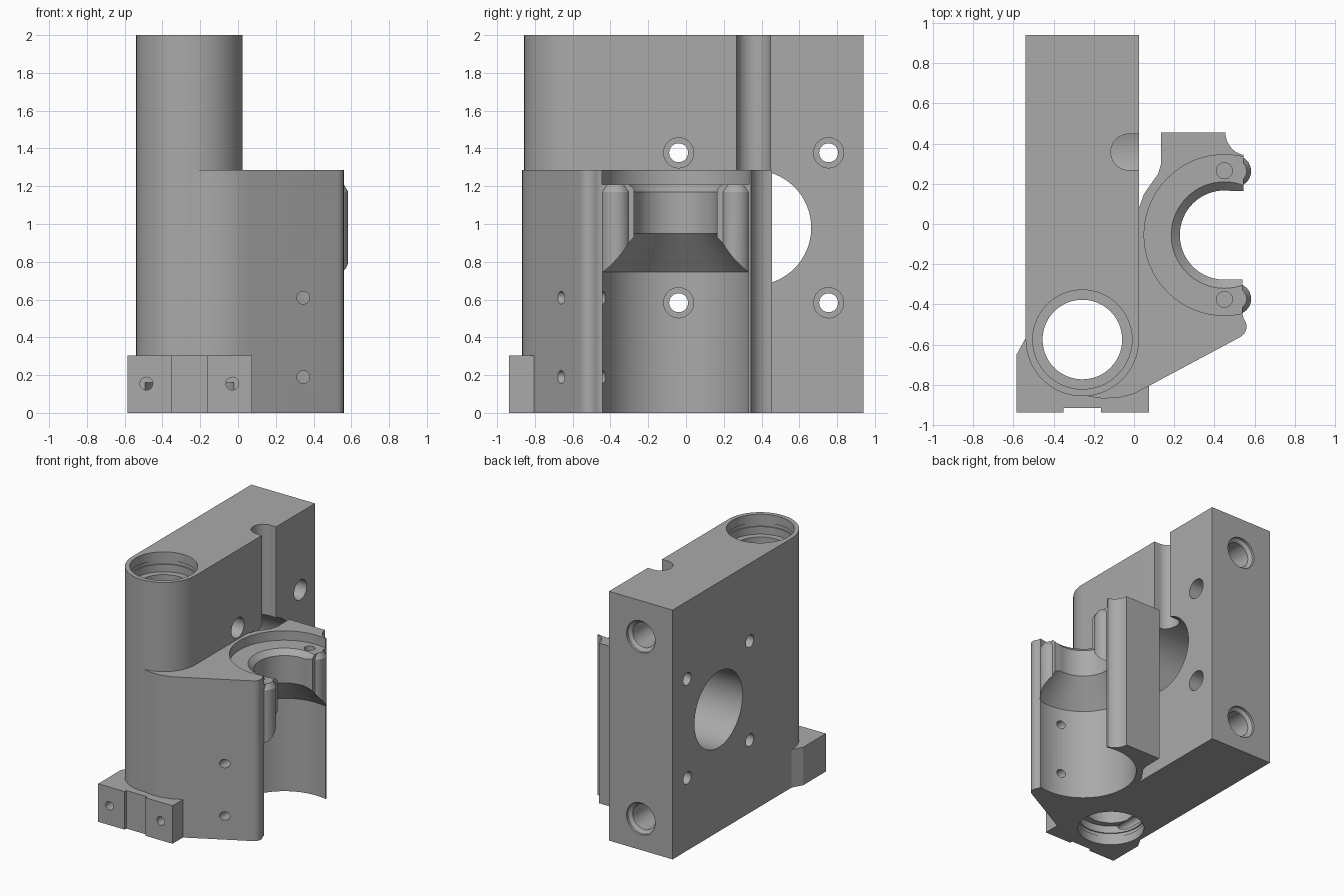
import bpy, bmesh, math
from mathutils import Matrix, Vector

if "Cube" in bpy.data.objects:
    bpy.data.objects.remove(bpy.data.objects["Cube"])

grey = bpy.data.materials.new("machined grey")
grey.use_nodes = True
colour = (0.40, 0.40, 0.40, 1)
grey.diffuse_color = colour
grey.node_tree.nodes["Principled BSDF"].inputs["Base Color"].default_value = colour

# Rotations that take the local z axis to the named axis
TURN = {"z": Matrix.Identity(4),
        "x": Matrix.Rotation(math.pi / 2, 4, "Y"),
        "y": Matrix.Rotation(-math.pi / 2, 4, "X")}


def finish(name, bm):
    bmesh.ops.recalc_face_normals(bm, faces=bm.faces)
    mesh = bpy.data.meshes.new(name)
    bm.to_mesh(mesh)
    bm.free()
    mesh.materials.append(grey)
    ob = bpy.data.objects.new(name, mesh)
    bpy.context.collection.objects.link(ob)
    return ob


def extrude(name, outline, z0, z1):
    bm = bmesh.new()
    face = bm.faces.new([bm.verts.new((x, y, z0)) for x, y in outline])
    out = bmesh.ops.extrude_face_region(bm, geom=[face])
    verts = [v for v in out["geom"] if isinstance(v, bmesh.types.BMVert)]
    bmesh.ops.translate(bm, verts=verts, vec=(0, 0, z1 - z0))
    return finish(name, bm)


def lathe(name, profile, centre, axis="z", sides=64):
    """Closed turned solid from (radius, height) pairs."""
    bm = bmesh.new()
    rings = []
    for r, h in profile:
        rings.append([bm.verts.new((r * math.cos(a), r * math.sin(a), h))
                      for a in (2 * math.pi * i / sides for i in range(sides))])
    for low, high in zip(rings, rings[1:]):
        for i in range(sides):
            j = (i + 1) % sides
            bm.faces.new((low[i], low[j], high[j], high[i]))
    bm.faces.new(rings[0][::-1])
    bm.faces.new(rings[-1])
    bm.transform(Matrix.Translation(centre) @ TURN[axis])
    return finish(name, bm)


def box(name, low, high):
    return extrude(name, [(low[0], low[1]), (high[0], low[1]),
                          (high[0], high[1]), (low[0], high[1])], low[2], high[2])


def arc(cx, cy, r, start, end, n):
    return [(cx + r * math.cos(math.radians(start + (end - start) * i / n)),
             cy + r * math.sin(math.radians(start + (end - start) * i / n)))
            for i in range(n + 1)]


def combine(target, tools, operation):
    for tool in tools:
        mod = target.modifiers.new(tool.name, "BOOLEAN")
        mod.object, mod.operation, mod.solver = tool, operation, "EXACT"
        bpy.context.view_layer.objects.active = target
        bpy.ops.object.modifier_apply(modifier=mod.name)
        bpy.data.objects.remove(tool)


# Tall block with a rounded front end
TUBE = (-0.257, -0.575)
body = extrude("slide_block", [(0.025, 0.94), (-0.539, 0.94)]
               + arc(*TUBE, 0.282, 180, 360, 32), 0, 2)

# Side arm that carries the open holder
arm = extrude("holder_arm", [(-0.24, -0.855), (-0.16, -0.868), (-0.08, -0.866), (0.0, -0.845),
                             (0.07, -0.808)]
              + arc(0.5, -0.51, 0.06, -62, 40, 8)
              + [(0.54, -0.45), (0.545, 0.345)]
              + arc(0.57, 0.455, 0.115, 255, 180, 8)
              + [(0.135, 0.455), (0.135, 0.30), (0.12, 0.25), (0.05, 0.15), (0.025, 0.08),
                 (-0.1, 0.0), (-0.24, -0.3)], 0, 1.285)

# Foot with a shallow front channel
foot = extrude("front_foot", [(-0.585, -0.937), (-0.35, -0.937), (-0.35, -0.915),
                              (-0.165, -0.915), (-0.165, -0.937), (0.075, -0.937),
                              (0.075, -0.75), (0, -0.5), (-0.5, -0.5), (-0.54, -0.57),
                              (-0.585, -0.65)], 0, 0.305)

# Rounded lips at both ends of the open holder ring
HOLDER = Vector((0.45, -0.055, 0))
lips = [lathe("lip", [(0.078, 0.70), (0.078, 1.17), (0.055, 1.21)],
              HOLDER + Vector((0.055, side * 0.318, 0)), sides=32) for side in (-1, 1)]
combine(body, [arm, foot] + lips, "UNION")

# Stepped holder bore and its open mouth
cuts = [lathe("holder_bore", [(0.398, -0.1), (0.398, 0.745), (0.222, 0.95), (0.222, 1.17),
                              (0.265, 1.21), (0.4, 1.21), (0.4, 1.4)], HOLDER),
        box("holder_mouth", (0.46, -0.275, -0.1), (0.8, 0.165, 1.5))]
cuts += [lathe("pin_hole", [(0.04, 1.05), (0.04, 1.3)], HOLDER + Vector((0, s * 0.32, 0)), sides=24)
         for s in (-1, 1)]

# Vertical tube bore with a seat and ring groove at each end
seat = [(0.247, -0.1), (0.247, 0.07), (0.256, 0.07), (0.256, 0.10), (0.247, 0.10),
        (0.247, 0.16), (0.198, 0.16)]
cuts.append(lathe("tube_bore", seat + [(r, 2 - h) for r, h in reversed(seat)], (*TUBE, 0)))

# Large cross hole, the groove above it and four counterbored bolt holes
MID_Y, MID_Z = 0.358, 0.98
cuts.append(lathe("cross_hole", [(0.305, -0.7), (0.305, 0.03)], (0, MID_Y, MID_Z), "x"))
cuts.append(extrude("top_groove", [(0.06, MID_Y + 0.09)]
                    + arc(-0.025, MID_Y, 0.09, 90, 270, 20)
                    + [(0.06, MID_Y - 0.09)], MID_Z, 2.1))
for sy in (-1, 1):
    for sz in (-1, 1):
        cuts.append(lathe("bolt_hole", [(0.05, -0.7), (0.05, -0.35), (0.08, -0.35), (0.08, 0.2)],
                          (0, MID_Y + sy * 0.397, MID_Z + sz * 0.397), "x", 32))

# Rear window with rounded inner corners, and the two rear rod holes
window = extrude("rear_window", [(-y, z) for y, z in
                 [(1.1, 0.61)] + arc(0.68, 0.81, 0.2, 270, 180, 10)
                 + arc(0.68, 1.15, 0.2, 180, 90, 10) + [(1.1, 1.35)]], -0.41, -0.13)
window.data.transform(Matrix(((0, 0, 1, 0), (-1, 0, 0, 0), (0, 1, 0, 0), (0, 0, 0, 1))))
cuts.append(window)
for z in (0.25, 1.71):
    cuts.append(lathe("rod_hole", [(0.1, 0.1), (0.1, 0.90), (0.127, 0.92), (0.127, 1.1)],
                      (-0.257, 0, z), "y", 40))

# Small screw holes in the foot and the arm
for x, z, depth in ((-0.485, 0.155, -0.5), (-0.03, 0.155, -0.5),
                    (0.345, 0.19, -0.3), (0.345, 0.61, -0.3)):
    cuts.append(lathe("screw_hole", [(0.034, -1.1), (0.034, depth)], (x, 0, z), "y", 24))
combine(body, cuts, "DIFFERENCE")

# Smooth curved walls, crisp edges
bpy.ops.object.select_all(action="DESELECT")
body.select_set(True)
bpy.context.view_layer.objects.active = body
bpy.ops.object.shade_smooth_by_angle(angle=math.radians(25))
